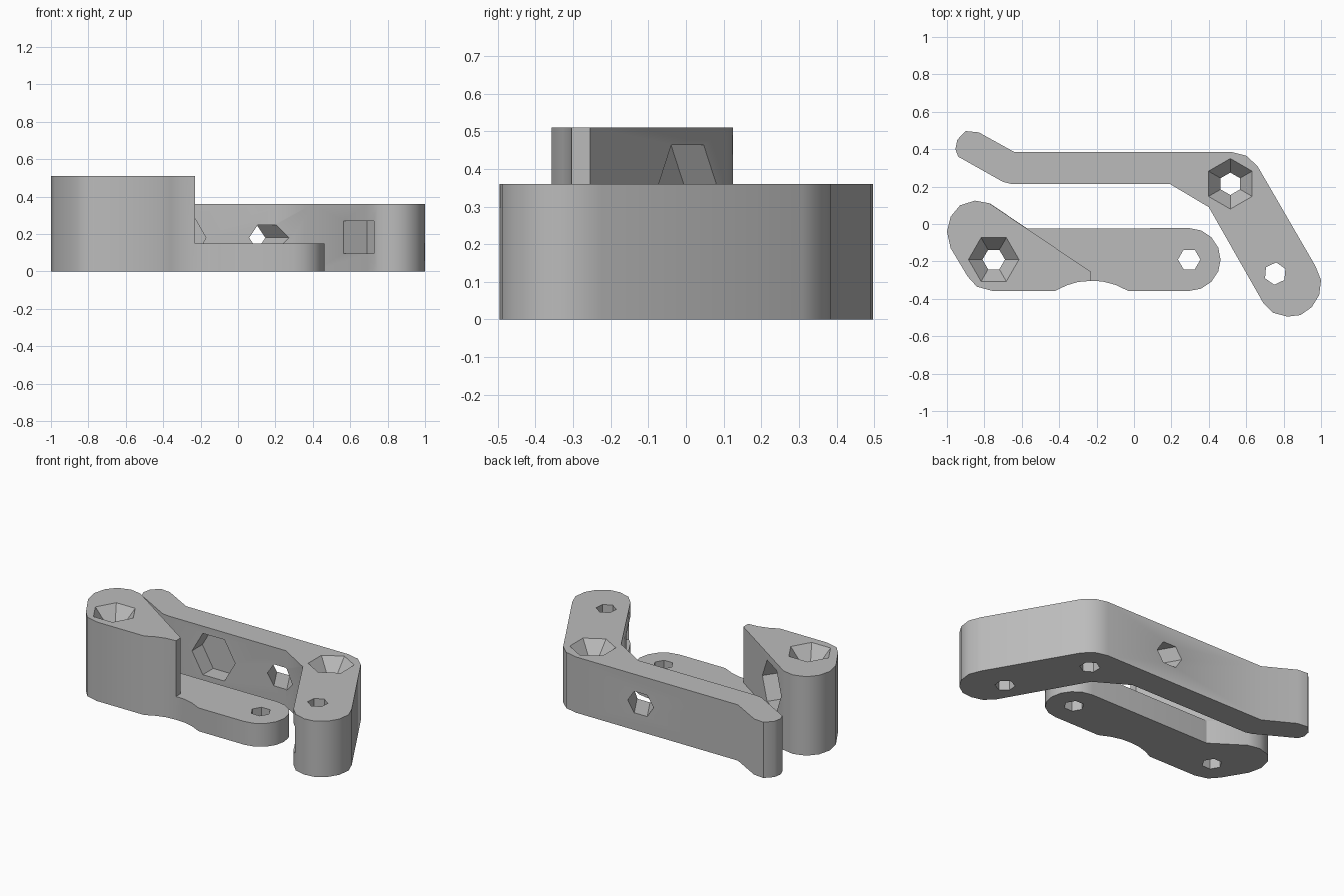
import bpy, bmesh, math
from mathutils import Vector

cube = bpy.data.objects.get("Cube")
if cube:
    bpy.data.objects.remove(cube, do_unlink=True)

grey = bpy.data.materials.new("light_grey")
grey.use_nodes = True
GREY = (0.5, 0.5, 0.5, 1)
grey.diffuse_color = GREY
grey.node_tree.nodes["Principled BSDF"].inputs["Base Color"].default_value = GREY

X, Y, Z = Vector((1, 0, 0)), Vector((0, 1, 0)), Vector((0, 0, 1))


def loft(name, rings):
    """Closed solid through rings with equal point counts."""
    bm = bmesh.new()
    loops = [[bm.verts.new(p) for p in ring] for ring in rings]
    n = len(loops[0])
    for a, b in zip(loops, loops[1:]):
        for i in range(n):
            j = (i + 1) % n
            bm.faces.new((a[i], a[j], b[j], b[i]))
    bm.faces.new(loops[0][::-1])
    bm.faces.new(loops[-1])
    bmesh.ops.recalc_face_normals(bm, faces=bm.faces)
    mesh = bpy.data.meshes.new(name)
    bm.to_mesh(mesh)
    bm.free()
    mesh.materials.append(grey)
    ob = bpy.data.objects.new(name, mesh)
    bpy.context.collection.objects.link(ob)
    return ob


def prism(name, outline, low, high):
    return loft(name, [[(x, y, z) for x, y in outline] for z in (low, high)])


def arc(cx, cy, r, start, end, steps):
    angles = [math.radians(start + (end - start) * i / steps) for i in range(steps + 1)]
    return [(cx + r * math.cos(a), cy + r * math.sin(a)) for a in angles]


def hexagon(centre, u, v, r, turn=0):
    angles = [math.radians(turn + 60 * i) for i in range(6)]
    return [centre + r * (math.cos(a) * u + math.sin(a) * v) for a in angles]


def hex_cutter(centre, axis, u, v, r, back, front):
    return loft("hex_cutter", [hexagon(centre + axis * d, u, v, r) for d in (back, front)])


def screw_cutter(x, y, turn, top, sunk=True):
    """Vertical hexagonal hole, with an optional flared head recess."""
    steps = [(-0.1, 0.06), (top - 0.09, 0.06)]
    steps += [(top, 0.135), (top + 0.06, 0.185)] if sunk else [(top + 0.1, 0.06)]
    return loft("screw_cutter", [hexagon(Vector((x, y, z)), X, Y, r, turn) for z, r in steps])


def cut(ob, cutters):
    bpy.context.view_layer.objects.active = ob
    for cutter in cutters:
        cutter.hide_render = True
        mod = ob.modifiers.new("cut", 'BOOLEAN')
        mod.operation = 'DIFFERENCE'
        mod.solver = 'EXACT'
        mod.object = cutter
        bpy.ops.object.modifier_apply(modifier=mod.name)
        bpy.data.objects.remove(cutter, do_unlink=True)
    bpy.ops.object.select_all(action='DESELECT')
    ob.select_set(True)
    bpy.ops.object.shade_smooth_by_angle(angle=math.radians(33))


# Stepped lever: tall rounded wedge with a low plate
lever_outline = [(-0.89, -0.28), (-0.98, -0.13), (-1, -0.04), (-0.98, 0.04), (-0.93, 0.1),
                 (-0.85, 0.125), (-0.77, 0.11), (-0.57, -0.025)]
lever_outline += arc(0.295, -0.19, 0.168, 90, -90, 8)
lever_outline += [(-0.03, -0.358), (-0.1, -0.325), (-0.17, -0.307), (-0.23, -0.304),
                  (-0.3, -0.31), (-0.36, -0.328), (-0.42, -0.357), (-0.76, -0.357), (-0.84, -0.335)]
lever = prism("stepped_lever", lever_outline, 0, 0.51)

slope = Vector((0.54, -0.365, 0)).normalized()
normal = Vector((-slope.y, slope.x, 0))
start = Vector((-0.77, 0.11, 0)) - normal * 0.002
far = start - slope * 0.35
corner = start + slope * 0.65
step = prism("step_cutter", [(-0.23, corner.y), (-0.23, -0.6), (0.7, -0.6), (0.7, 0.4),
                             (far.x, far.y)], 0.15, 0.7)
cut(lever, [
    step,
    screw_cutter(-0.75, -0.19, 0, 0.51),
    screw_cutter(0.295, -0.19, 0, 0.51, sunk=False),
    hex_cutter(Vector((-0.615, 0.005, 0.33)), normal, slope, Z, 0.154, -0.106, 0.1),
])

# Bent arm: long bar, gusset and angled leg
arm_outline = [(-0.64, 0.385), (0.52, 0.385), (0.6, 0.365), (0.66, 0.31), (0.97, -0.225),
               (1, -0.3), (0.99, -0.38), (0.95, -0.445), (0.89, -0.487), (0.82, -0.495),
               (0.745, -0.475), (0.69, -0.42), (0.4, 0.09), (0.19, 0.215), (-0.66, 0.215),
               (-0.7, 0.225), (-0.94, 0.36), (-0.955, 0.4), (-0.945, 0.45), (-0.9, 0.497),
               (-0.83, 0.49)]
arm = prism("bent_arm", arm_outline, 0, 0.36)

along = Vector((0.5, -0.866, 0))
inward = Vector((0.866, 0.5, 0))
slot_start = Vector((0.565, -0.2, 0))
slot = [slot_start + along * a + inward * b
        for a, b in ((0, -0.15), (0.302, -0.15), (0.302, 0.144), (0, 0.144))]
cut(arm, [
    screw_cutter(0.515, 0.215, 30, 0.36),
    screw_cutter(0.755, -0.265, 25, 0.36, sunk=False),
    prism("nut_slot_cutter", [(p.x, p.y) for p in slot], 0.095, 0.27),
    hex_cutter(Vector((-0.325, 0.215, 0.18)), Y, X, Z, 0.154, -0.1, 0.106),
    hex_cutter(Vector((0.152, 0.215, 0.18)), -along, inward, Z, 0.08, -0.25, 0.4),
])
